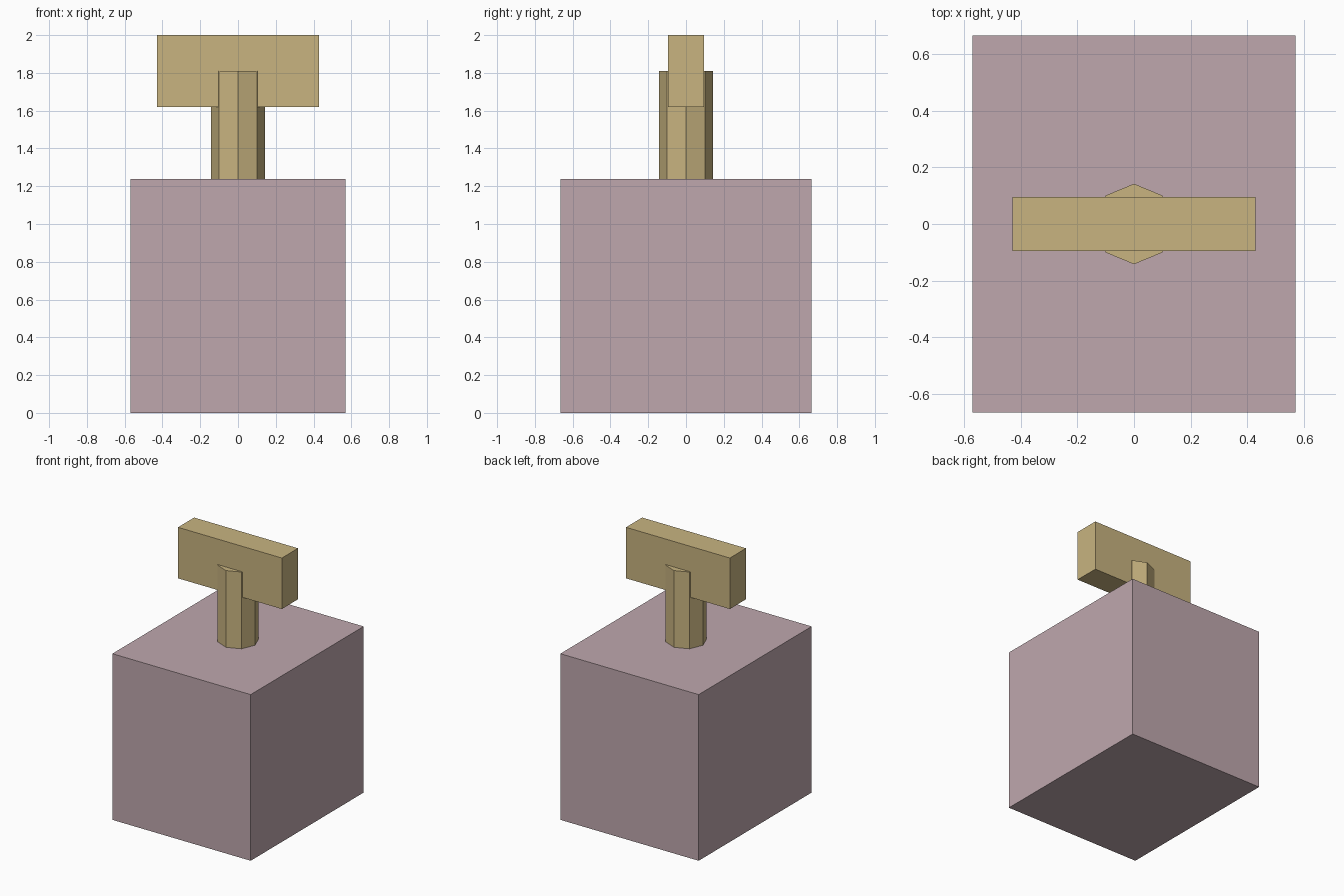
import bpy

default = bpy.data.objects.get("Cube")
if default:
    bpy.data.objects.remove(default, do_unlink=True)


def make_material(name, rgb):
    mat = bpy.data.materials.new(name)
    mat.use_nodes = True
    colour = (*rgb, 1.0)
    mat.diffuse_color = colour
    mat.node_tree.nodes["Principled BSDF"].inputs["Base Color"].default_value = colour
    return mat


def finish(name, mat):
    obj = bpy.context.object
    obj.name = obj.data.name = name
    obj.data.materials.append(mat)
    return obj


def box(name, size, bottom, mat):
    bpy.ops.mesh.primitive_cube_add(size=1, location=(0, 0, bottom + size[2] / 2))
    obj = finish(name, mat)
    obj.scale = size
    bpy.ops.object.transform_apply(location=False, rotation=False, scale=True)
    return obj


def prism(name, sides, radius, bottom, top, mat):
    bpy.ops.mesh.primitive_cylinder_add(vertices=sides, radius=radius, depth=top - bottom,
                                        location=(0, 0, (bottom + top) / 2))
    return finish(name, mat)


pink = make_material("dusty pink", (0.52, 0.39, 0.42))
tan = make_material("tan", (0.58, 0.456, 0.216))

# Large block at the base
box("body", (1.14, 1.33, 1.238), 0, pink)
# Octagonal stem, with corners on the axes, reaching halfway up the bar
prism("stem", 8, 0.142, 1.238, 1.81, tan)
# Wide handle across the top
box("handle_bar", (0.856, 0.19, 0.38), 1.62, tan)
